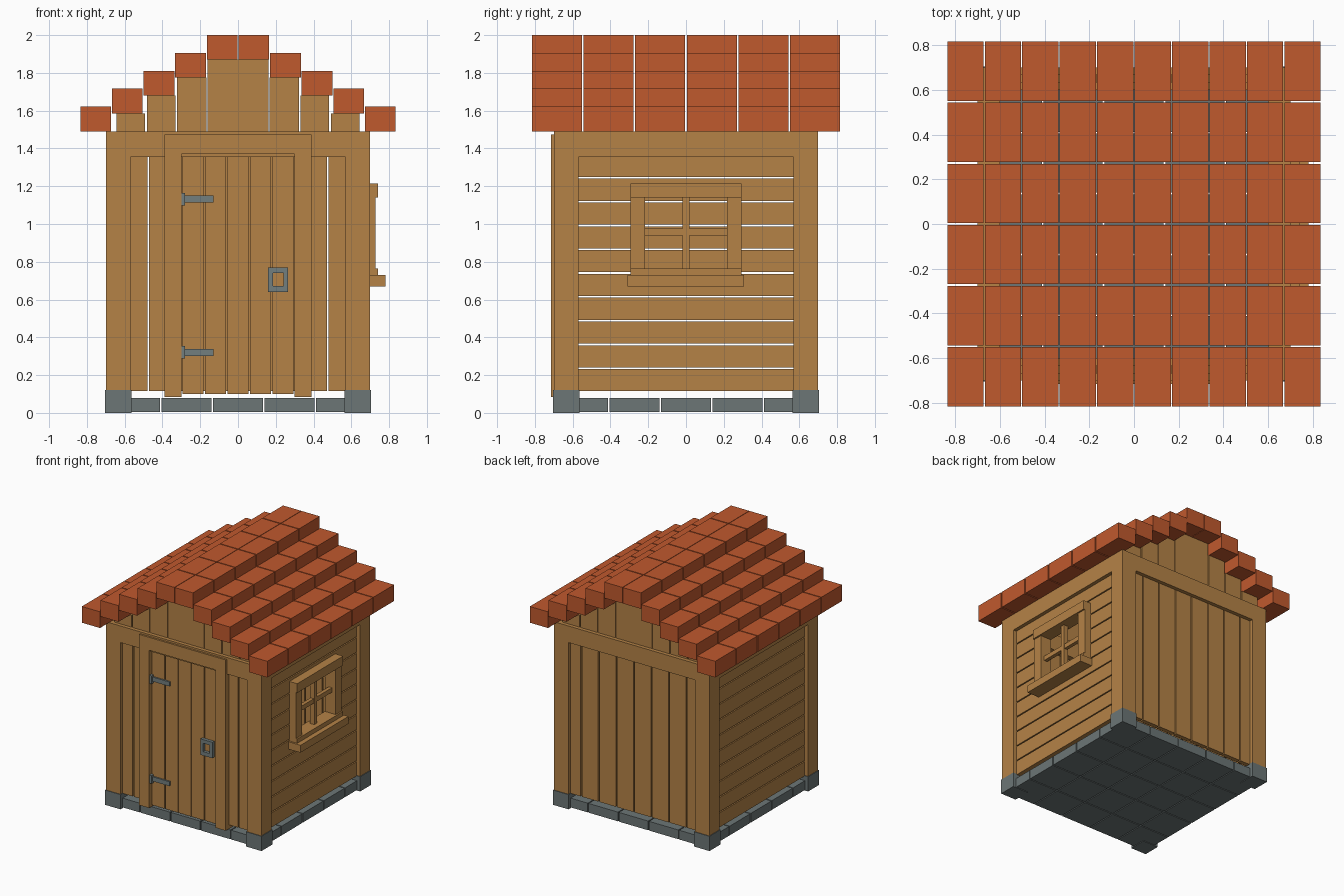
import bpy, bmesh

if "Cube" in bpy.data.objects:
    bpy.data.objects.remove(bpy.data.objects["Cube"])


def material(name, rgb):
    m = bpy.data.materials.new(name)
    m.diffuse_color = (*rgb, 1)
    m.use_nodes = True
    m.node_tree.nodes["Principled BSDF"].inputs["Base Color"].default_value = m.diffuse_color
    return m


WOOD = material("wood", (0.46, 0.225, 0.062))
TILE = material("roof_clay", (0.53, 0.10, 0.027))
STONE = material("stone", (0.15, 0.18, 0.18))
METAL = material("iron", (0.17, 0.21, 0.21))


def boxes(name, mat, items):
    """One object from boxes given as (x0, x1, y0, y1, z0, z1)."""
    bm = bmesh.new()
    for x0, x1, y0, y1, z0, z1 in items:
        verts = bmesh.ops.create_cube(bm, size=1)["verts"]
        for v in verts:
            v.co = (x1 if v.co.x > 0 else x0,
                    y1 if v.co.y > 0 else y0,
                    z1 if v.co.z > 0 else z0)
    mesh = bpy.data.meshes.new(name)
    bm.to_mesh(mesh)
    bm.free()
    mesh.materials.append(mat)
    ob = bpy.data.objects.new(name, mesh)
    bpy.context.collection.objects.link(ob)
    return ob


def mirror_x(items):
    return items + [(-b, -a, *rest) for a, b, *rest in items]


def mirror_y(items):
    return items + [(a, b, -d, -c, e, f) for a, b, c, d, e, f in items]


# Stone base: 5 x 5 floor slabs and four corner blocks
S = 0.272
boxes("floor_slabs", STONE, [
    (-0.68 + i * S + 0.004, -0.68 + (i + 1) * S - 0.004,
     -0.68 + j * S + 0.004, -0.68 + (j + 1) * S - 0.004, 0.005, 0.08)
    for i in range(5) for j in range(5)])
boxes("corner_stones", STONE,
      mirror_y(mirror_x([(0.565, 0.705, 0.565, 0.705, 0, 0.12)])))

# Timber frame: corner posts and top beams
boxes("corner_posts", WOOD,
      mirror_y(mirror_x([(0.57, 0.70, 0.57, 0.70, 0.115, 1.49)])))
boxes("top_beams", WOOD,
      mirror_x([(0.60, 0.70, -0.57, 0.57, 1.355, 1.49)])
      + mirror_y([(-0.57, 0.57, 0.60, 0.70, 1.355, 1.49)]))

# Back wall: vertical planks; the front wall keeps only those beside the door
P = 0.1583
vertical = [(k * P + 0.005, (k + 1) * P - 0.005, 0.635, 0.67, 0.115, 1.37)
            for k in range(4)]
boxes("back_planks", WOOD, mirror_x(vertical))
boxes("front_planks", WOOD,
      mirror_x([(a, b, -d, -c, e, f) for a, b, c, d, e, f in vertical[2:]]))

# Side walls: horizontal planks, the right wall leaves a window opening
WIN_Y, WIN_LOW, WIN_TOP = 0.22, 0.765, 1.14
left, right = [], []
for k in range(10):
    z0 = 0.115 + k * 0.126
    z1 = z0 + 0.117
    left.append((-0.67, -0.635, -0.60, 0.60, z0, z1))
    if z1 < WIN_LOW or z0 > WIN_TOP:
        right.append((0.635, 0.67, -0.60, 0.60, z0, z1))
        continue
    right += mirror_y([(0.635, 0.67, WIN_Y, 0.60, z0, z1)])
    if z0 < WIN_LOW:
        right.append((0.635, 0.67, -WIN_Y, WIN_Y, z0, WIN_LOW))
    if z1 > WIN_TOP:
        right.append((0.635, 0.67, -WIN_Y, WIN_Y, WIN_TOP, z1))
boxes("left_planks", WOOD, left)
boxes("right_planks", WOOD, right)

# Window: frame, sill and crossbars
boxes("window_frame", WOOD,
      mirror_y([(0.63, 0.727, 0.217, 0.295, 0.765, 1.14)])
      + [(0.63, 0.74, -0.295, 0.295, 1.14, 1.215),
         (0.63, 0.74, -0.295, 0.295, 0.73, 0.765)])
boxes("window_sill", WOOD, [(0.64, 0.78, -0.31, 0.307, 0.67, 0.73)])
boxes("window_crossbars", WOOD, [(0.66, 0.70, -0.018, 0.018, 0.765, 1.14),
                                 (0.665, 0.695, -0.217, 0.217, 0.938, 0.975)])

# Door: surround, five boards, hinges and a ring handle
boxes("door_surround", WOOD,
      mirror_x([(0.30, 0.39, -0.715, -0.63, 0.085, 1.37)])
      + [(-0.39, 0.39, -0.715, -0.63, 1.37, 1.475)])
D = 0.119
boxes("door_boards", WOOD, [
    (-0.2975 + k * D + 0.003, -0.2975 + (k + 1) * D - 0.003,
     -0.685, -0.645, 0.10, 1.355) for k in range(5)])
boxes("door_hinges", METAL, [
    b for z in (0.32, 1.132) for b in (
        (-0.28, -0.13, -0.697, -0.68, z - 0.018, z + 0.018),
        (-0.30, -0.28, -0.712, -0.68, z - 0.033, z + 0.033))])
boxes("door_handle", METAL, [
    (0.16, 0.184, -0.71, -0.68, 0.64, 0.77),
    (0.242, 0.266, -0.71, -0.68, 0.64, 0.77),
    (0.184, 0.242, -0.71, -0.68, 0.64, 0.672),
    (0.184, 0.242, -0.71, -0.68, 0.74, 0.77)])

# Gables: stepped vertical boards at front and back
boards = [(-0.162, 0.162, 0.63, 0.67, 1.49, 1.872)]
boards += mirror_x([(0.006 + 0.16 * k + 0.002 * k, 0.161 * (k + 1), 0.63, 0.67,
                     1.49, 1.872 - 0.0955 * k) for k in (1, 2, 3)])
boxes("gable_boards", WOOD, mirror_y(boards))

# Roof: five stepped rows of six tiles on each slope
Y = 1.64 / 6
tiles = []
for k in range(5):
    for j in range(6):
        tiles.append((0.002 + 0.1675 * k, 0.165 + 0.1675 * k,
                      -0.82 + j * Y + 0.004, -0.82 + (j + 1) * Y - 0.004,
                      1.87 - 0.095 * k, 2.0 - 0.0945 * k))
boxes("roof_tiles", TILE, mirror_x(tiles))
